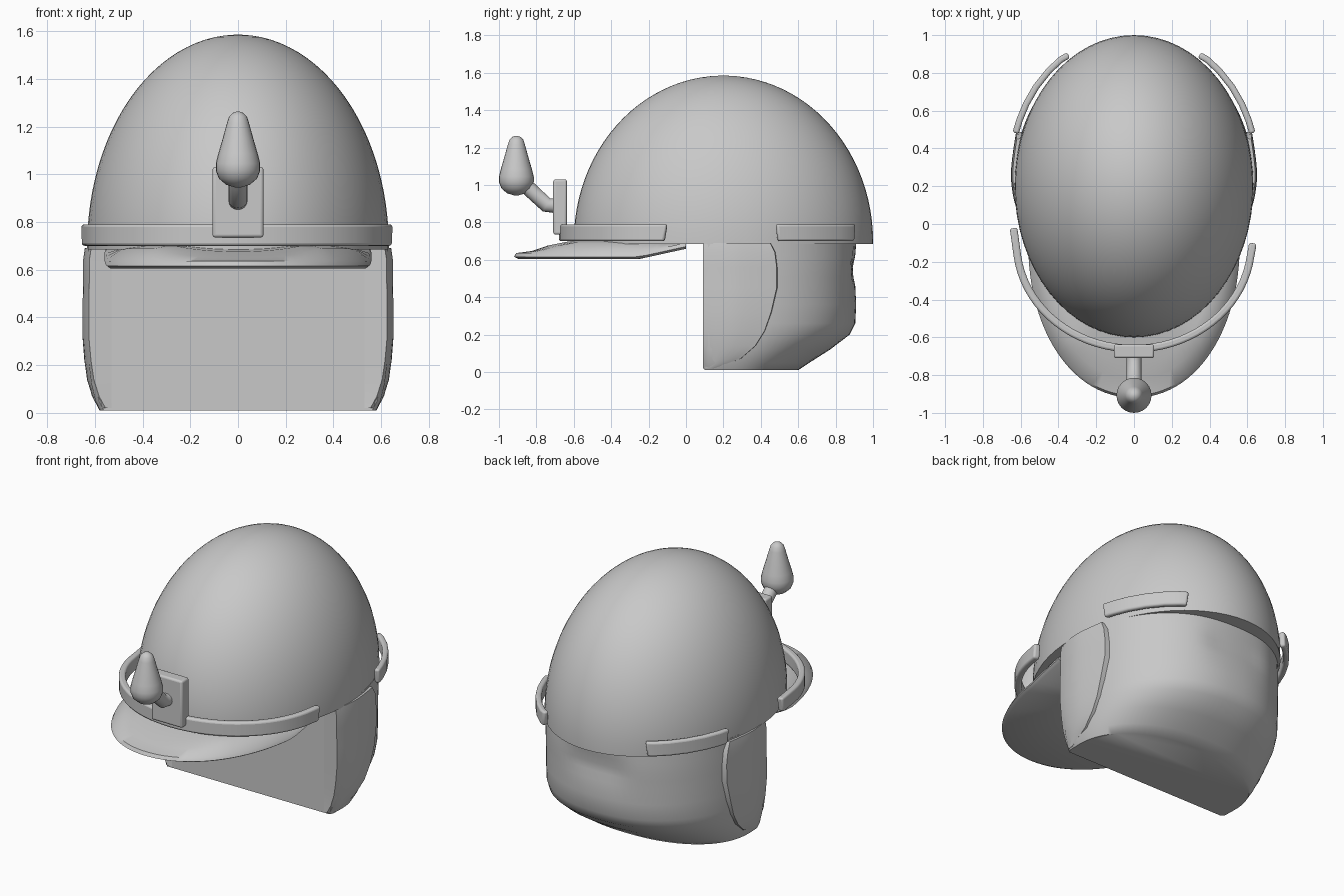
import bpy, bmesh, math
from mathutils import Vector

if "Cube" in bpy.data.objects:
    bpy.data.objects.remove(bpy.data.objects["Cube"])

grey = bpy.data.materials.new("plain grey")
grey.diffuse_color = (0.58, 0.58, 0.58, 1)
grey.use_nodes = True
grey.node_tree.nodes["Principled BSDF"].inputs["Base Color"].default_value = grey.diffuse_color


def finish(name, bm, angle=35, bevel=0):
    bmesh.ops.recalc_face_normals(bm, faces=bm.faces)
    me = bpy.data.meshes.new(name)
    bm.to_mesh(me)
    bm.free()
    ob = bpy.data.objects.new(name, me)
    bpy.context.collection.objects.link(ob)
    me.materials.append(grey)
    if bevel:
        m = ob.modifiers.new("soft edges", 'BEVEL')
        m.width, m.segments = bevel, 3
    for o in bpy.context.selected_objects:
        o.select_set(False)
    ob.select_set(True)
    bpy.context.view_layer.objects.active = ob
    bpy.ops.object.shade_smooth_by_angle(angle=math.radians(angle))
    return ob


def loft(name, rings, angle=35, bevel=0):
    """Skin closed rings of equal length and cap both ends."""
    bm = bmesh.new()
    vr = [[bm.verts.new(p) for p in r] for r in rings]
    n = len(vr[0])
    for a, b in zip(vr, vr[1:]):
        for i in range(n):
            j = (i + 1) % n
            bm.faces.new((a[i], a[j], b[j], b[i]))
    bm.faces.new(vr[0])
    bm.faces.new(vr[-1])
    return finish(name, bm, angle, bevel)


def oval(cy, rx, ry, z, n=64):
    return [(rx * math.cos(2 * math.pi * i / n), cy + ry * math.sin(2 * math.pi * i / n), z)
            for i in range(n)]


def ribbon(name, path, thick, z0, z1, flare=0.0):
    """Upright strip following a plan path; flare lengthens the top at the ends."""
    rings = []
    last = len(path) - 1
    for i, p in enumerate(path):
        t = (Vector(path[min(i + 1, last)]) - Vector(path[max(i - 1, 0)])).normalized()
        nx, ny = -t.y * thick / 2, t.x * thick / 2
        e = flare * ((i == last) - (i == 0))
        bx, by = p[0] - e * t.x, p[1] - e * t.y
        rings.append([(bx + nx, by + ny, z0), (bx - nx, by - ny, z0),
                      (p[0] - nx, p[1] - ny, z1), (p[0] + nx, p[1] + ny, z1)])
    return loft(name, rings, 40, 0.012)


# Dome shell: half ellipsoid with a flat underside
dome = [oval(0.2, 0.632, 0.8, 0.685)]
for k in range(25):
    a = math.radians(88.5 * k / 24)
    dome.append(oval(0.2, 0.632 * math.cos(a), 0.8 * math.cos(a), 0.7 + 0.885 * math.sin(a)))
loft("dome", dome)

# Neck guard: flat front, rounded back meeting the dome rim, slightly hollow nape
levels = [(0.01, 0.58, 0.60), (0.05, 0.60, 0.66), (0.12, 0.617, 0.77), (0.2, 0.627, 0.875),
          (0.26, 0.63, 0.905), (0.36, 0.632, 0.91), (0.46, 0.632, 0.912), (0.51, 0.632, 0.914),
          (0.56, 0.632, 0.916), (0.62, 0.631, 0.916), (0.70, 0.63, 0.912)]
rings = []
for z, w, back in levels:
    ring = [(-w * 0.97, 0.10, z), (-w * 0.995, 0.12, z)]
    for i in range(49):
        a = math.pi * (1 - i / 48)
        c, s = math.cos(a), max(0, math.sin(a))
        x = w * math.copysign(abs(c) ** 0.88, c)
        y = 0.2 + (back - 0.2) * s ** 0.9
        y -= 0.025 * math.exp(-(x / 0.2) ** 4 - ((z - 0.55) / 0.08) ** 2)
        ring.append((x, y, z))
    ring += [(w * 0.995, 0.12, z), (w * 0.97, 0.10, z)]
    rings.append(ring)
loft("neck_guard", rings, 50)

# Cheek flaps: thin raised panels with a curved rear edge
flap = [(0.02, 0.15, 0.585), (0.07, 0.29, 0.612), (0.14, 0.37, 0.634), (0.22, 0.42, 0.646),
        (0.32, 0.455, 0.655), (0.45, 0.485, 0.655), (0.56, 0.485, 0.653), (0.64, 0.475, 0.653),
        (0.69, 0.45, 0.645)]
for side, tag in ((-1, "left"), (1, "right")):
    rings = []
    for z, y1, w in flap:
        outer = []
        for i in range(11):
            t = i / 10
            y = 0.09 + (y1 - 0.09) * t
            drop = 0.03 * (1 - t) ** 4 + 0.2 * max(0, y - 0.25) ** 1.3
            outer.append((side * (w - drop), y, z))
        rings.append(outer + [(side * 0.53, y1 + 0.01, z), (side * 0.53, 0.10, z)])
    loft("cheek_flap_" + tag, rings, 40)


# Peak: sloping visor, front half of an oval with sides running back under the dome
def peak_ring(s, z):
    r = [(-0.56 * s, 0.0, z(0.0))]
    for i in range(49):
        a = math.pi + math.pi * i / 48
        c = math.cos(a)
        y = -0.1 - 0.82 * s * abs(math.sin(a)) ** 0.96
        r.append((0.56 * s * math.copysign(abs(c) ** 0.96, c), y, z(y)))
    return r + [(0.56 * s, 0.0, z(0.0))]


def under(y):
    return 0.604 + 0.055 * max(0, (y + 0.25) / 0.25)


def top(y):
    return 0.70 - 0.06 * max(0, min(1, (-0.62 - y) / 0.3))


loft("peak", [peak_ring(0.3, under), peak_ring(0.97, under),
              peak_ring(1.0, lambda y: under(y) + 0.012),
              peak_ring(0.985, lambda y: min(top(y), under(y) + 0.032)),
              peak_ring(0.88, lambda y: top(y) - 0.012),
              peak_ring(0.78, top), peak_ring(0.3, top)], 45)

# Front band close to the dome at the front and standing off at its ends
band = [(-0.638, -0.02)]
for i in range(37):
    a = math.pi + math.pi * (0.04 + 0.92 * i / 36)
    band.append((0.622 * math.cos(a), -0.10 + 0.56 * math.sin(a)))
band.append((0.63, -0.10))
ribbon("front_band", band, 0.04, 0.70, 0.79, 0.015)

# Rear clips on both sides
for side, tag in ((-1, "left"), (1, "right")):
    clip = [(0.345, 0.895), (0.385, 0.872), (0.45, 0.812), (0.518, 0.727), (0.571, 0.635),
            (0.606, 0.55), (0.627, 0.48)]
    ribbon("rear_clip_" + tag, [(side * x, y) for x, y in clip], 0.034, 0.70, 0.79, 0.012)

# Mounting plate
loft("mount_plate", [[(-0.107, -0.71, z), (0.107, -0.71, z), (0.107, -0.637, z), (-0.107, -0.637, z)]
                     for z in (0.735, 1.03)], 40, 0.012)

# Bent arm from plate to lamp
path = [(-0.70, 0.89), (-0.745, 0.893), (-0.82, 0.962), (-0.89, 1.03)]
rings = []
for i, (y, z) in enumerate(path):
    t = Vector((0, path[min(i + 1, 3)][0] - path[max(i - 1, 0)][0],
                path[min(i + 1, 3)][1] - path[max(i - 1, 0)][1])).normalized()
    up = Vector((1, 0, 0)).cross(t)
    rings.append([Vector((0, y, z)) + 0.04 * (Vector((1, 0, 0)) * math.cos(k * math.pi / 8)
                                              + up * math.sin(k * math.pi / 8)) for k in range(16)])
loft("lamp_arm", rings, 50)

# Teardrop lamp
drop = [(0.01, 0.944), (0.05, 0.956), (0.08, 0.982), (0.093, 1.015), (0.093, 1.045), (0.083, 1.085),
        (0.064, 1.15), (0.046, 1.215), (0.037, 1.242), (0.022, 1.257), (0.006, 1.263)]
loft("lamp", [oval(-0.907, r, r, z, 24) for r, z in drop], 50)
